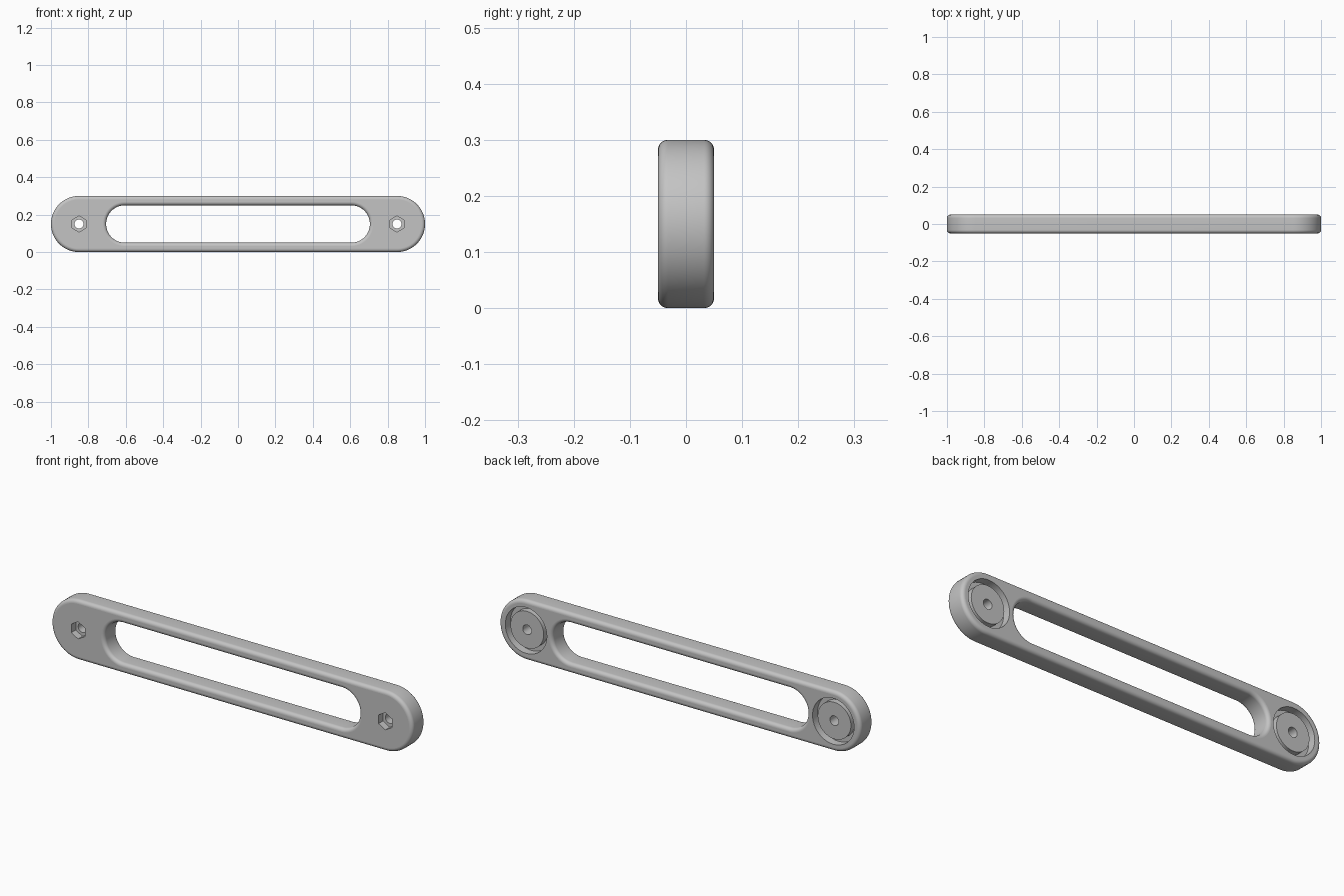
import bpy
import bmesh
from math import sin, cos, pi, radians

cube = bpy.data.objects.get("Cube")
if cube:
    bpy.data.objects.remove(cube, do_unlink=True)

MID_Z = 0.15      # height of the long axis
HALF_D = 0.05     # half the plate thickness
FILLET = 0.018
SCREW_X = 0.85

bm = bmesh.new()


def ring(points, y):
    """Closed loop of vertices at depth y."""
    verts = [bm.verts.new((x, y, MID_Z + z)) for x, z in points]
    for a, b in zip(verts, verts[1:] + verts[:1]):
        bm.edges.new((a, b))
    return verts


def circle(cx, r, n=48, start=0.0):
    return [(cx + r * cos(start + 2 * pi * i / n), r * sin(start + 2 * pi * i / n))
            for i in range(n)]


def stadium(half, r, n=32):
    pts = []
    for side, start in ((1, -pi / 2), (-1, pi / 2)):
        pts += [(side * half + r * cos(start + pi * i / n), r * sin(start + pi * i / n))
                for i in range(n + 1)]
    return pts


def wall(a, b, smooth=True):
    n = len(a)
    for i in range(n):
        j = (i + 1) % n
        bm.faces.new((a[i], a[j], b[j], b[i])).smooth = smooth


def cap(*rings):
    """Flat face bounded by the first ring, with the others as holes."""
    edges = []
    for r in rings:
        edges += [bm.edges.get((a, b)) for a, b in zip(r, r[1:] + r[:1])]
    bmesh.ops.triangle_fill(bm, edges=edges, use_beauty=True, normal=(0, 1, 0))


def rounded_band(half, r, sign, steps=8):
    """Side wall with filleted edges; returns its front and back rings."""
    profile = []
    for i in range(steps + 1):
        a = pi / 2 * i / steps
        profile.append((FILLET * (1 - sin(a)), -HALF_D + FILLET * (1 - cos(a))))
    profile += [(inset, -y) for inset, y in reversed(profile)]
    rings = [ring(stadium(half, r - sign * inset), y) for inset, y in profile]
    for a, b in zip(rings, rings[1:]):
        wall(a, b)
    return rings[0], rings[-1]


# Outer edge and long slot
outer_front, outer_back = rounded_band(0.85, 0.15, 1)
slot_front, slot_back = rounded_band(0.605, 0.10, -1)

# Screw seats: hex nut pocket in front, ring groove around a boss at the back
front_holes, back_holes = [], []
HEX_FLOOR = -0.015
for cx in (-SCREW_X, SCREW_X):
    hex_pts = circle(cx, 0.043, 6, pi / 2)
    hex_top, hex_floor = ring(hex_pts, -HALF_D), ring(hex_pts, HEX_FLOOR)
    wall(hex_top, hex_floor, smooth=False)
    steps = [(0.115, HALF_D), (0.115, 0.01), (0.092, 0.01),
             (0.092, 0.042), (0.024, 0.042), (0.024, HEX_FLOOR)]
    rings = [ring(circle(cx, r), y) for r, y in steps]
    for a, b in zip(rings, rings[1:]):
        wall(a, b)
    cap(hex_floor, rings[-1])
    front_holes.append(hex_top)
    back_holes.append(rings[0])

# Front and back faces
cap(outer_front, slot_front, *front_holes)
cap(outer_back, slot_back, *back_holes)

bmesh.ops.recalc_face_normals(bm, faces=bm.faces[:])
for e in bm.edges:
    e.smooth = e.calc_face_angle(0) < radians(35)

mesh = bpy.data.meshes.new("handle_plate")
bm.to_mesh(mesh)
bm.free()
handle = bpy.data.objects.new("handle_plate", mesh)
bpy.context.collection.objects.link(handle)

# Plain grey finish
grey = bpy.data.materials.new("grey")
grey.use_nodes = True
colour = (0.55, 0.55, 0.55, 1)
grey.diffuse_color = colour
grey.node_tree.nodes["Principled BSDF"].inputs["Base Color"].default_value = colour
mesh.materials.append(grey)
